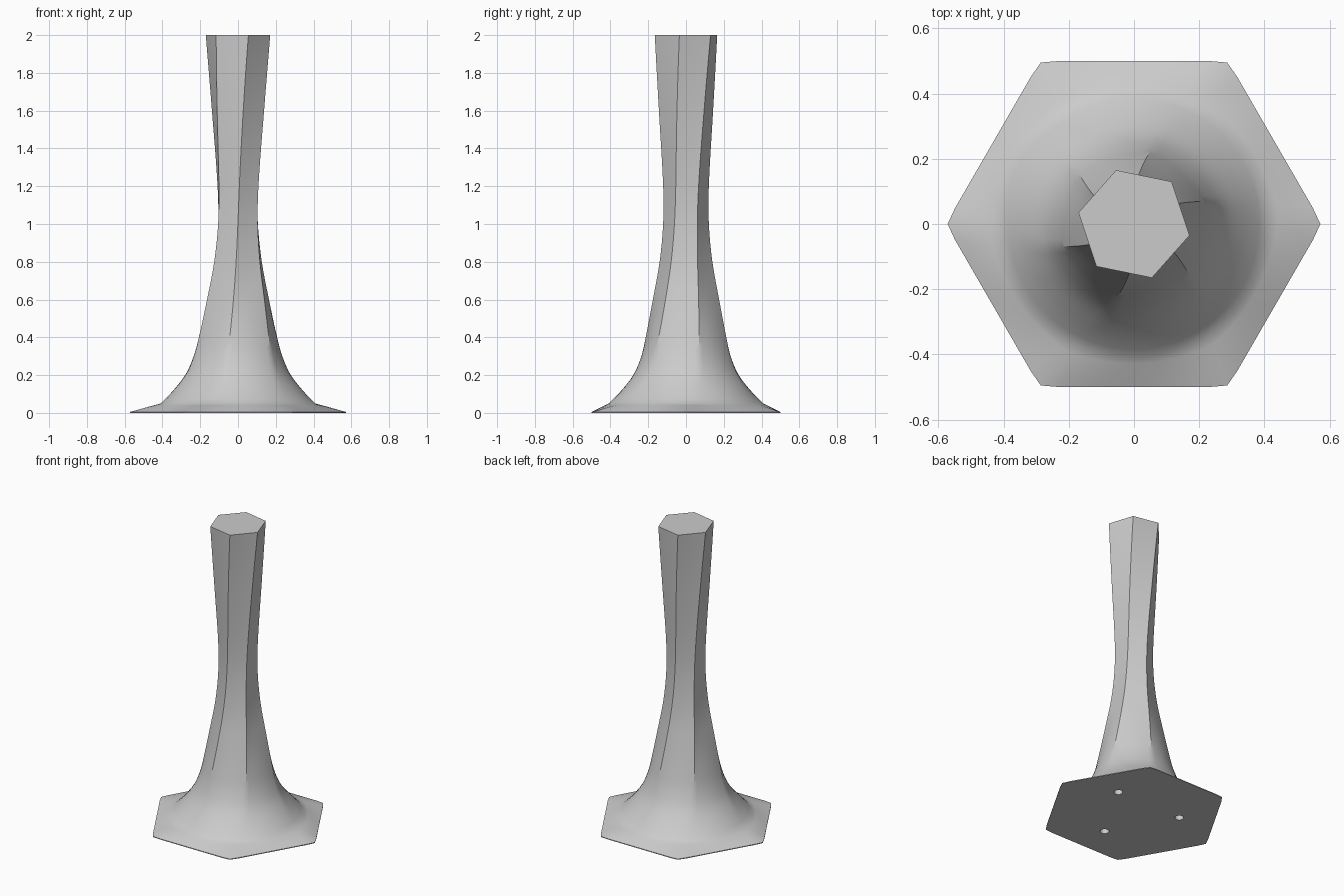
import bpy, bmesh, math
from mathutils import Vector

default = bpy.data.objects.get("Cube")
if default:
    bpy.data.objects.remove(default)

SEGMENTS = 72
# Corner radius of the stem at each height
PROFILE = [(0.05, 0.41), (0.1, 0.36), (0.2, 0.285), (0.3, 0.243), (0.4, 0.218), (0.6, 0.177),
           (0.8, 0.14), (1.0, 0.121), (1.2, 0.121), (1.6, 0.146), (2.0, 0.174)]

grey = bpy.data.materials.new("plain grey")
grey.use_nodes = True
grey.diffuse_color = (0.6, 0.6, 0.6, 1)
grey.node_tree.nodes["Principled BSDF"].inputs["Base Color"].default_value = (0.6, 0.6, 0.6, 1)


def stem_radius(z):
    """Smooth curve through the profile points."""
    last = len(PROFILE) - 1
    i = max(k for k in range(last) if PROFILE[k][0] <= z + 1e-6)

    def slope(k):
        a, b = PROFILE[max(k - 1, 0)], PROFILE[min(k + 1, last)]
        return (b[1] - a[1]) / (b[0] - a[0])
    (z0, r0), (z1, r1) = PROFILE[i], PROFILE[i + 1]
    h = z1 - z0
    t = (z - z0) / h
    return ((1 + 2 * t) * (1 - t) ** 2 * r0 + t * (1 - t) ** 2 * h * slope(i)
            + t * t * (3 - 2 * t) * r1 + t * t * (t - 1) * h * slope(i + 1))


def hexagon(angle):
    """Distance to the edge of a hexagon with corner radius 1."""
    a = angle % (math.pi / 3) - math.pi / 6
    return math.cos(math.pi / 6) / math.cos(a)


def ring(bm, z, radius, twist):
    verts = []
    for k in range(SEGMENTS):
        a = math.tau * k / SEGMENTS
        r = radius(a)
        verts.append(bm.verts.new((r * math.cos(a + twist), r * math.sin(a + twist), z)))
    return verts


bm = bmesh.new()
rings = []


# Hexagonal foot flaring out of the round neck, with softened corners
def foot(a):
    return min(0.5774 * hexagon(a), 0.572)


start_twist = math.radians(73 * 0.05)
rings.append(ring(bm, 0, foot, 0))
for step in range(5):
    t = step / 5
    rings.append(ring(bm, 0.005 + 0.045 * t,
                      lambda a: foot(a) * (1 - t) + 0.41 * t, start_twist * t))

# Twisting stem, round at the bottom and hexagonal higher up
heights = [0.05 + 0.025 * k for k in range(22)] + [0.6 + 0.05 * k for k in range(29)]
for z in heights:
    sharp = min(1, max(0, (z - 0.08) / 0.62))
    size = stem_radius(z)
    twist = math.radians(min(73 * z, 10.9 + 18.75 * z))
    rings.append(ring(bm, z, lambda a: size * (1 - sharp + sharp * hexagon(a)), twist))

for low, high in zip(rings, rings[1:]):
    for k in range(SEGMENTS):
        n = (k + 1) % SEGMENTS
        bm.faces.new((low[k], low[n], high[n], high[k]))
bm.faces.new(rings[0][::-1])
bm.faces.new(rings[-1])
bmesh.ops.recalc_face_normals(bm, faces=bm.faces)

mesh = bpy.data.meshes.new("twisted_leg")
bm.to_mesh(mesh)
bm.free()
leg = bpy.data.objects.new("twisted_leg", mesh)
bpy.context.collection.objects.link(leg)
mesh.materials.append(grey)

# Three screw holes drilled into the underside
for degrees in (30, 150, 270):
    a = math.radians(degrees)
    bpy.ops.mesh.primitive_cylinder_add(vertices=24, radius=0.027, depth=0.2,
                                        location=(0.28 * math.cos(a), 0.28 * math.sin(a), 0))
    cutter = bpy.context.object
    cutter.name = "screw_hole_cutter"
    cutter.hide_render = True
    cutter.data.materials.append(grey)
    bpy.ops.object.select_all(action='DESELECT')
    leg.select_set(True)
    bpy.context.view_layer.objects.active = leg
    drill = leg.modifiers.new("screw_hole", 'BOOLEAN')
    drill.operation = 'DIFFERENCE'
    drill.solver = 'EXACT'
    drill.object = cutter
    bpy.ops.object.modifier_apply(modifier=drill.name)
    bpy.data.objects.remove(cutter)

bpy.ops.object.shade_smooth_by_angle(angle=math.radians(30))
